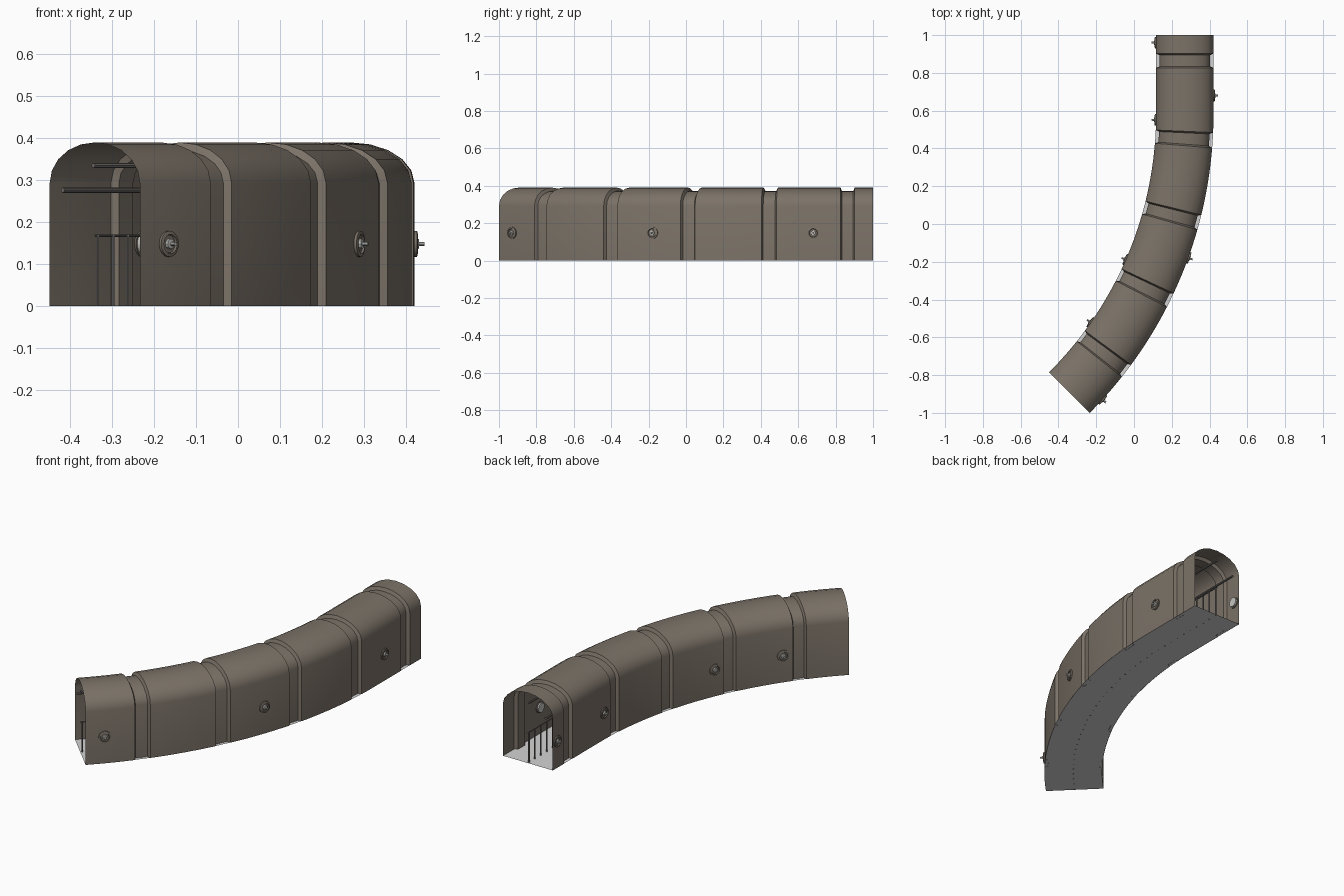
import bpy, bmesh, math
from mathutils import Vector, Matrix

if "Cube" in bpy.data.objects:
    bpy.data.objects.remove(bpy.data.objects["Cube"])

X0, Y0, R = 0.269, 0.582, 2.085           # straight line x, start of bend, bend radius
STRAIGHT = 1.0 - Y0
TOTAL = STRAIGHT + R * math.pi / 4
MOD = TOTAL / 5                           # one tunnel segment
HALF, SPRING, TOP, GROOVE = 0.152, 0.293, 0.39, 0.018


def mat(name, c):
    m = bpy.data.materials.new(name)
    m.diffuse_color = (*c, 1)
    m.use_nodes = True
    m.node_tree.nodes["Principled BSDF"].inputs["Base Color"].default_value = m.diffuse_color
    return m


SHELL = mat("taupe shell", (0.20, 0.17, 0.138))
FLOOR = mat("pale floor", (0.65, 0.65, 0.65))
METAL = mat("grey metal", (0.17, 0.16, 0.15))
LAMP = mat("light grey lamp", (0.55, 0.55, 0.53))


def frame(s):
    """Angle of the bend and centre point at distance s from the back end."""
    if s < STRAIGHT:
        return 0.0, Vector((X0, 1.0 - s, 0))
    a = (s - STRAIGHT) / R
    return a, Vector((X0 - R * (1 - math.cos(a)), Y0 - R * math.sin(a), 0))


def at(s, u, z):
    a, p = frame(s)
    return p + Vector((math.cos(a) * u, -math.sin(a) * u, z))


def finish(bm, name, material, smooth=True):
    me = bpy.data.meshes.new(name)
    bm.to_mesh(me)
    bm.free()
    me.materials.append(material)
    ob = bpy.data.objects.new(name, me)
    bpy.context.collection.objects.link(ob)
    if smooth:
        bpy.ops.object.select_all(action='DESELECT')
        ob.select_set(True)
        bpy.context.view_layer.objects.active = ob
        bpy.ops.object.shade_smooth_by_angle(angle=math.radians(30))
    return ob


def sweep(name, section, stations, material, closed=False):
    """Sweep section(s) -> [(u, z)] along the tunnel path."""
    bm = bmesh.new()
    rows = [[bm.verts.new(at(s, u, z)) for u, z in section(s, d)] for s, d in stations]
    n = len(rows[0])
    for r0, r1 in zip(rows, rows[1:]):
        for i in range(n if closed else n - 1):
            j = (i + 1) % n
            bm.faces.new((r0[i], r0[j], r1[j], r1[i]))
    if closed:
        bm.faces.new(rows[0])
        bm.faces.new(rows[-1][::-1])
        bmesh.ops.recalc_face_normals(bm, faces=bm.faces)
    return finish(bm, name, material)


# arched shell with an indented band in every segment
def arch(s, d):
    w, h = HALF - d, TOP - SPRING - d
    pts = [(w, 0)]
    pts += [(w * math.cos(math.pi * i / 10), SPRING + h * math.sin(math.pi * i / 10)) for i in range(11)]
    return pts + [(-w, 0)]


stations = []
for k in range(5):
    b = k * MOD
    stations += [(b, 0), (b + 0.05, 0), (b + 0.098, 0), (b + 0.106, GROOVE), (b + 0.166, GROOVE),
                 (b + 0.174, 0), (b + 0.25, 0), (b + 0.33, 0)]
stations.append((TOTAL, 0))
sweep("tunnel_shell", arch, stations, SHELL)

# flat floor
even = [(TOTAL * i / 40, 0) for i in range(41)]
sweep("tunnel_floor", lambda s, d: [(-HALF, 0.001), (HALF, 0.001)], even, FLOOR)


# pipes running along the tunnel, and the top of the centre railing
def pipe(name, u, z, r):
    ring = [(u + r * math.cos(math.tau * i / 8), z + r * math.sin(math.tau * i / 8)) for i in range(8)]
    sweep(name, lambda s, d: ring, even, METAL, closed=True)


pipe("wall_pipe", -0.108, 0.276, 0.006)
pipe("ceiling_pipe", -0.005, 0.335, 0.006)
pipe("railing_bar", 0.0, 0.168, 0.003)

# railing posts
bm = bmesh.new()
count = 40
for i in range(count):
    p = at(0.01 + (TOTAL - 0.02) * i / (count - 1), 0, 0.085)
    bmesh.ops.create_cone(bm, cap_ends=True, segments=6, radius1=0.004, radius2=0.004,
                          depth=0.17, matrix=Matrix.Translation(p))
finish(bm, "railing_posts", METAL, False)


# round wall lamps: stepped ring outside, disc inside, pin through the middle
def lathe(bm, m, profile, seg=20):
    rows = []
    for r, x in profile:
        rows.append([bm.verts.new(m @ Vector((x, r * math.cos(math.tau * i / seg),
                                              r * math.sin(math.tau * i / seg)))) for i in range(seg)])
    for a, b in zip(rows, rows[1:]):
        for i in range(seg):
            j = (i + 1) % seg
            bm.faces.new((a[i], a[j], b[j], b[i]))
    bm.faces.new(rows[0][::-1])
    bm.faces.new(rows[-1])


spots = [(1, 0.32 + k * MOD) for k in (0, 2, 4)] + [(-1, 0.04 + k * MOD) for k in (0, 1, 3, 4)]
rings, lamps = bmesh.new(), bmesh.new()
for side, s in spots:
    a, _ = frame(s)
    rot = Matrix.Rotation(-a + (math.pi if side < 0 else 0), 4, 'Z')
    m = Matrix.Translation(at(s, side * HALF, 0.148)) @ rot
    lathe(rings, m, [(0.031, -0.004), (0.031, 0.006), (0.023, 0.008), (0.021, 0.003), (0.014, 0.003)])
    lathe(lamps, m, [(0.026, -0.012), (0.026, -0.003)])
    lathe(lamps, m, [(0.013, 0.002), (0.012, 0.010), (0.005, 0.011), (0.005, 0.024)], 10)
for b in (rings, lamps):
    bmesh.ops.recalc_face_normals(b, faces=b.faces)
finish(rings, "lamp_rings", SHELL)
finish(lamps, "lamp_cores", LAMP)
